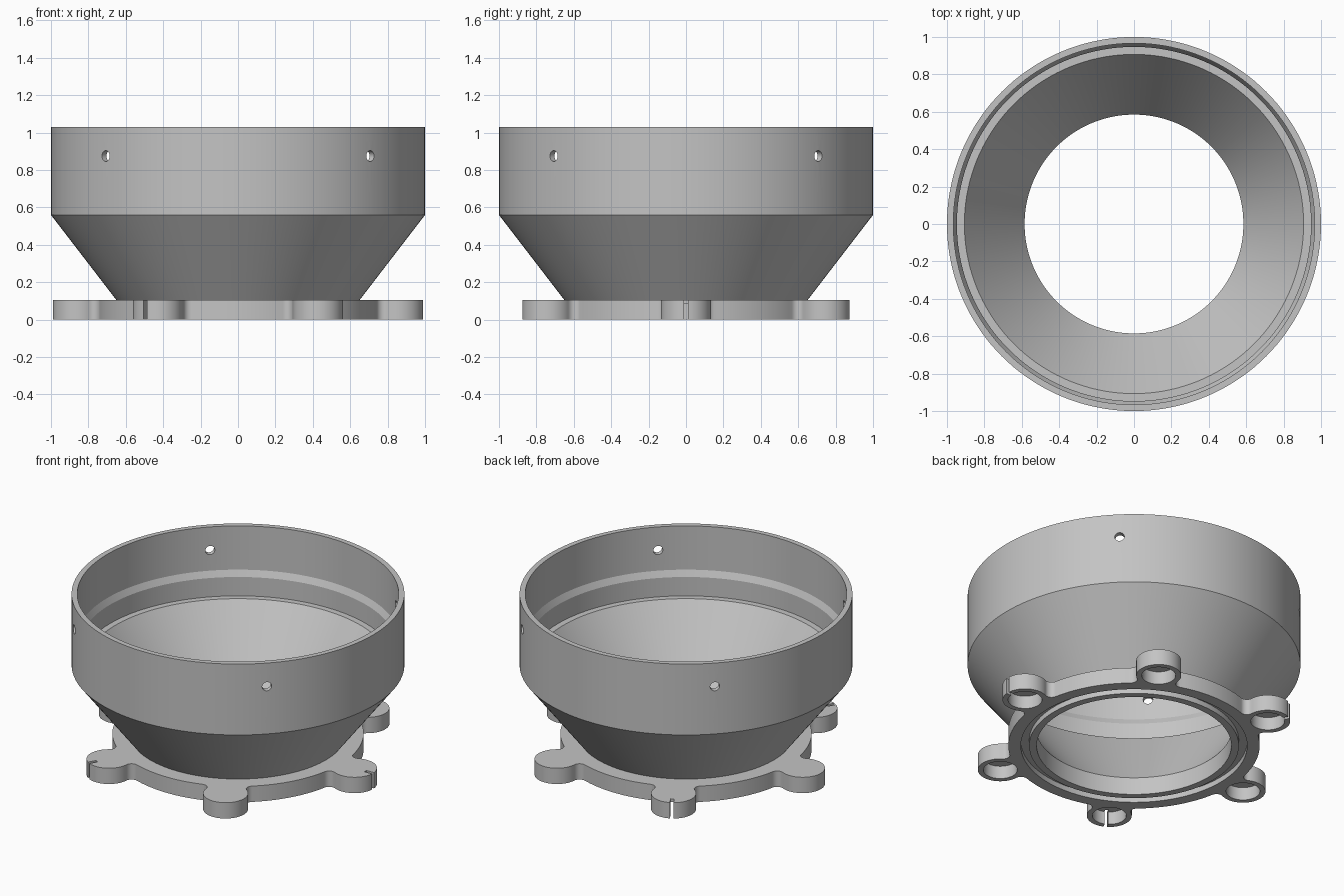
import bpy, bmesh, math
from mathutils import Matrix, Vector

if "Cube" in bpy.data.objects:
    bpy.data.objects.remove(bpy.data.objects["Cube"], do_unlink=True)

SEG = 144
HEIGHT, PLATE = 1.03, 0.105
LUG_DIST, LUG_R, DISC_R, FILLET = 0.855, 0.135, 0.755, 0.04


def finish(name, bm):
    bmesh.ops.recalc_face_normals(bm, faces=bm.faces)
    mesh = bpy.data.meshes.new(name)
    bm.to_mesh(mesh)
    bm.free()
    obj = bpy.data.objects.new(name, mesh)
    bpy.context.collection.objects.link(obj)
    return obj


def lathe(name, profile, ring=False):
    """Revolve (radius, height) points; capped solid, or closed ring."""
    bm = bmesh.new()
    loops = [[bm.verts.new((r * math.cos(a), r * math.sin(a), z))
              for a in (2 * math.pi * i / SEG for i in range(SEG))]
             for r, z in profile]
    pairs = list(zip(loops, loops[1:]))
    if ring:
        pairs.append((loops[-1], loops[0]))
    else:
        bm.faces.new(loops[0])
        bm.faces.new(loops[-1])
    for a, b in pairs:
        for i in range(SEG):
            j = (i + 1) % SEG
            bm.faces.new((a[i], a[j], b[j], b[i]))
    return finish(name, bm)


def cylinder(name, radius, depth, matrix):
    bm = bmesh.new()
    bmesh.ops.create_cone(bm, cap_ends=True, segments=48, radius1=radius,
                          radius2=radius, depth=depth, matrix=matrix)
    return finish(name, bm)


def arc(center, radius, start, end, steps):
    return [center + radius * Vector((math.cos(a), math.sin(a)))
            for a in (start + (end - start) * i / steps for i in range(steps + 1))]


def lug_plate():
    """Disc with six round lugs, blended by concave fillets."""
    lug = Vector((LUG_DIST, 0))
    d, e = DISC_R + FILLET, LUG_R + FILLET
    half = math.acos((d * d + LUG_DIST ** 2 - e * e) / (2 * d * LUG_DIST))
    fc = Vector((d * math.cos(half), d * math.sin(half)))
    to_lug = lug - fc
    fa = math.atan2(to_lug.y, to_lug.x)
    upper = arc(lug, LUG_R, 0, fa + math.pi, 24)
    upper += arc(fc, FILLET, fa, half - math.pi, 10)[1:]
    upper += arc(Vector((0, 0)), DISC_R, half, math.pi / 6, 10)[1:]
    lower = [Vector((p.x, -p.y)) for p in reversed(upper[1:])]
    sector = (lower + upper)[:-1]
    bm = bmesh.new()
    verts = []
    for k in range(6):
        turn = Matrix.Rotation(k * math.pi / 3, 2)
        verts += [bm.verts.new((*(turn @ p), 0)) for p in sector]
    face = bm.faces.new(verts)
    top = bmesh.ops.extrude_face_region(bm, geom=[face])["geom"]
    bmesh.ops.translate(bm, vec=(0, 0, PLATE),
                        verts=[v for v in top if isinstance(v, bmesh.types.BMVert)])
    return finish("lug_plate", bm)


# Outer shell: cylinder collar above a cone
body = lathe("funnel_adapter", [(0.608, 0.05), (1, 0.56), (1, HEIGHT)])
operations = [("UNION", lug_plate())]

# Stepped bore and the seal groove underneath
operations.append(("DIFFERENCE", lathe("bore_cutter", [
    (0.585, -0.1), (0.585, 0.115), (0.907, 0.575), (0.947, 0.575),
    (0.947, 0.70), (0.966, 0.74), (0.966, 1.2)])))
operations.append(("DIFFERENCE", lathe("groove_cutter", [
    (0.63, -0.05), (0.68, -0.05), (0.68, 0.035), (0.63, 0.035)], ring=True)))

# Blind pockets in the lugs, every second lug with a slit
for k in range(6):
    turn = Matrix.Rotation(k * math.pi / 3, 4, "Z")
    operations.append(("DIFFERENCE", cylinder(
        "pocket_cutter", 0.102, 0.18,
        turn @ Matrix.Translation((LUG_DIST, 0, -0.005)))))
    if k % 2 == 0:
        bm = bmesh.new()
        bmesh.ops.create_cube(bm, size=1, matrix=turn
                              @ Matrix.Translation((LUG_DIST + 0.13, 0, 0))
                              @ Matrix.Diagonal((0.1, 0.022, 0.4, 1)))
        operations.append(("DIFFERENCE", finish("slit_cutter", bm)))

# Four screw holes through the collar
for k in range(4):
    turn = Matrix.Rotation(math.pi / 4 + k * math.pi / 2, 4, "Z")
    operations.append(("DIFFERENCE", cylinder(
        "screw_cutter", 0.029, 0.3, turn @ Matrix.Translation((0.98, 0, 0.875))
        @ Matrix.Rotation(math.pi / 2, 4, "Y"))))

for mode, other in operations:
    mod = body.modifiers.new(other.name, "BOOLEAN")
    mod.operation, mod.solver, mod.object = mode, "EXACT", other

# Apply the cuts and drop the helpers
graph = bpy.context.evaluated_depsgraph_get()
result = bpy.data.meshes.new_from_object(body.evaluated_get(graph))
body.modifiers.clear()
body.data = result
for _, other in operations:
    bpy.data.objects.remove(other, do_unlink=True)

# Single grey material
grey = bpy.data.materials.new("plain_grey")
grey.use_nodes = True
color = (0.55, 0.55, 0.55, 1)
grey.diffuse_color = color
grey.node_tree.nodes["Principled BSDF"].inputs["Base Color"].default_value = color
body.data.materials.clear()
body.data.materials.append(grey)

bpy.ops.object.select_all(action="DESELECT")
body.select_set(True)
bpy.context.view_layer.objects.active = body
bpy.ops.object.shade_smooth_by_angle(angle=math.radians(20))
